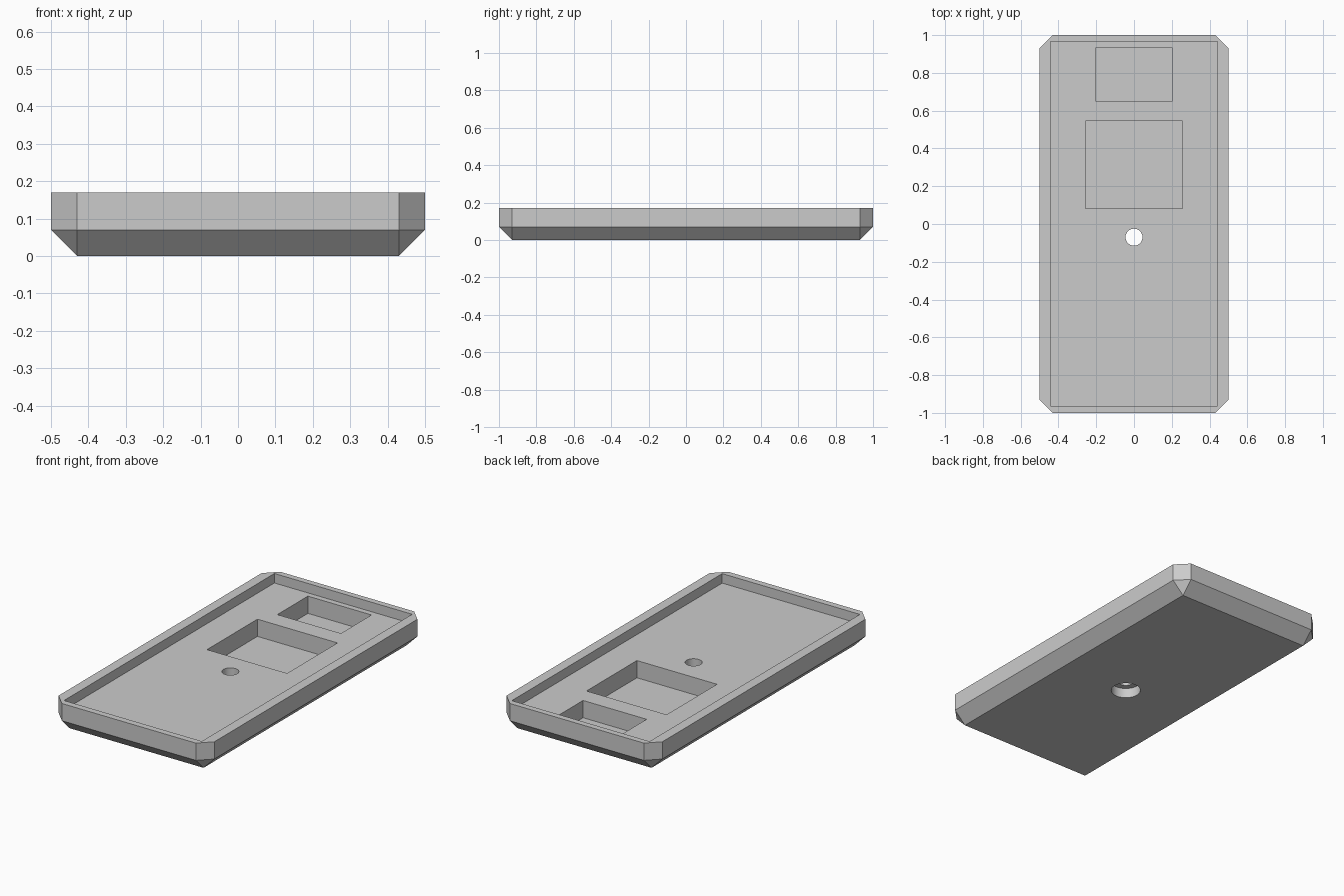
import bpy
import bmesh
from mathutils import Matrix, Vector

if "Cube" in bpy.data.objects:
    bpy.data.objects.remove(bpy.data.objects["Cube"], do_unlink=True)

HALF_W, HALF_L, HEIGHT, CHAMFER = 0.5, 1.0, 0.17, 0.07
FLOOR, POCKET_FLOOR, BORE_TOP, HOLE_Y = 0.115, 0.015, 0.058, -0.07

grey = bpy.data.materials.new("plain_grey")
grey.use_nodes = True
grey.diffuse_color = (0.6, 0.6, 0.6, 1)
grey.node_tree.nodes["Principled BSDF"].inputs["Base Color"].default_value = (0.6, 0.6, 0.6, 1)


def make_object(name, bm):
    bmesh.ops.recalc_face_normals(bm, faces=bm.faces)
    mesh = bpy.data.meshes.new(name)
    bm.to_mesh(mesh)
    bm.free()
    mesh.materials.append(grey)
    obj = bpy.data.objects.new(name, mesh)
    bpy.context.collection.objects.link(obj)
    return obj


def box_cutter(name, half_x, y0, y1, z0, z1):
    bm = bmesh.new()
    size = Matrix.Diagonal((2 * half_x, y1 - y0, z1 - z0, 1))
    place = Matrix.Translation((0, (y0 + y1) / 2, (z0 + z1) / 2))
    bmesh.ops.create_cube(bm, size=1, matrix=place @ size)
    return make_object(name, bm)


def round_cutter(name, radius, z0, z1):
    bm = bmesh.new()
    bmesh.ops.create_cone(bm, cap_ends=True, segments=48, radius1=radius, radius2=radius,
                          depth=z1 - z0, matrix=Matrix.Translation((0, HOLE_Y, (z0 + z1) / 2)))
    return make_object(name, bm)


# Chamfered tray body: two octagonal outlines above a smaller rectangle
bm = bmesh.new()
for sx in (-1, 1):
    for sy in (-1, 1):
        inner_x, inner_y = sx * (HALF_W - CHAMFER), sy * (HALF_L - CHAMFER)
        bm.verts.new((inner_x, inner_y, 0))
        for z in (CHAMFER, HEIGHT):
            bm.verts.new((sx * HALF_W, inner_y, z))
            bm.verts.new((inner_x, sy * HALF_L, z))
bmesh.ops.convex_hull(bm, input=bm.verts)
bmesh.ops.dissolve_limit(bm, angle_limit=0.02, verts=bm.verts, edges=bm.edges)
tray = make_object("tray", bm)

# Shallow recess, two deep pockets and a counterbored hole
cutters = [
    box_cutter("recess_cutter", 0.442, -0.963, 0.965, FLOOR, 0.3),
    box_cutter("large_pocket_cutter", 0.257, 0.083, 0.545, POCKET_FLOOR, 0.25),
    box_cutter("small_pocket_cutter", 0.204, 0.652, 0.932, POCKET_FLOOR, 0.25),
    round_cutter("counterbore_cutter", 0.08, -0.1, BORE_TOP),
    round_cutter("hole_cutter", 0.045, -0.2, 0.25),
]
bpy.ops.object.select_all(action="DESELECT")
bpy.context.view_layer.objects.active = tray
tray.select_set(True)
for cutter in cutters:
    cutter.hide_render = True
    mod = tray.modifiers.new(cutter.name, "BOOLEAN")
    mod.operation, mod.solver, mod.object = "DIFFERENCE", "EXACT", cutter
    bpy.ops.object.modifier_apply(modifier=mod.name)
    bpy.data.objects.remove(cutter, do_unlink=True)

# Smooth hole walls, crisp edges elsewhere
bpy.ops.object.shade_smooth_by_angle(angle=0.35)
